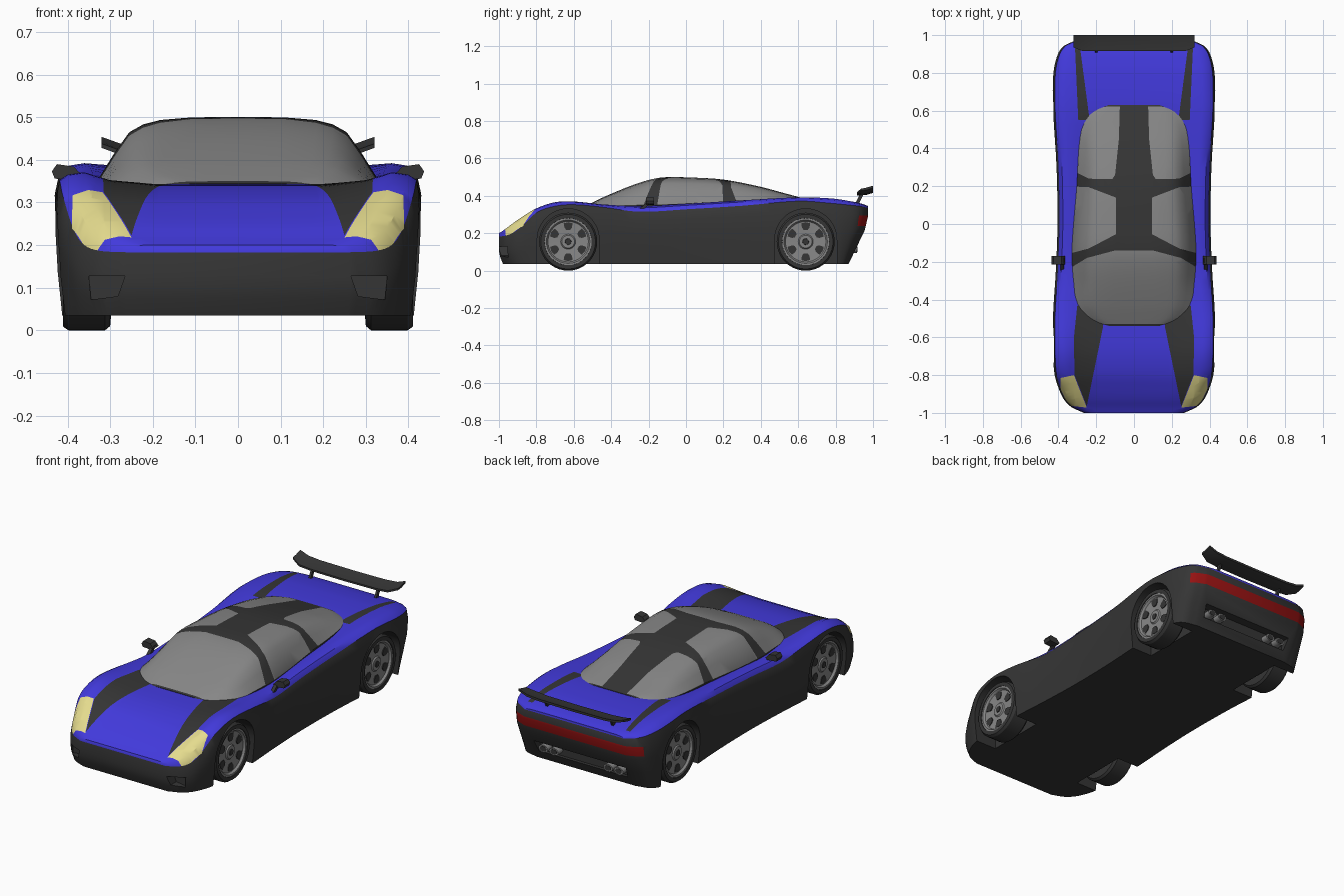
import bpy, bmesh, math
from mathutils import Vector

if "Cube" in bpy.data.objects:
    bpy.data.objects.remove(bpy.data.objects["Cube"])


def material(name, rgb):
    m = bpy.data.materials.new(name)
    m.diffuse_color = (*rgb, 1)
    m.use_nodes = True
    m.node_tree.nodes["Principled BSDF"].inputs["Base Color"].default_value = m.diffuse_color
    return m


DARK = material("charcoal", (0.036, 0.036, 0.036))
BLUE = material("blue paint", (0.055, 0.042, 0.72))
GREY = material("grey glass and rims", (0.24, 0.24, 0.24))
YELLOW = material("headlight yellow", (0.78, 0.71, 0.27))
RED = material("tail light red", (0.30, 0.006, 0.006))


def finish(name, bm, mats, angle=32):
    bmesh.ops.recalc_face_normals(bm, faces=bm.faces)
    me = bpy.data.meshes.new(name)
    bm.to_mesh(me)
    bm.free()
    ob = bpy.data.objects.new(name, me)
    bpy.context.collection.objects.link(ob)
    for m in mats:
        me.materials.append(m)
    smooth(ob, angle)
    return ob


def smooth(ob, angle):
    bpy.ops.object.select_all(action='DESELECT')
    ob.select_set(True)
    bpy.context.view_layer.objects.active = ob
    bpy.ops.object.shade_smooth_by_angle(angle=math.radians(angle))


def resample(keys, n):
    """Smooth curve through rows whose first value is the position."""
    def slope(i, c):
        a, b = keys[max(i - 1, 0)], keys[min(i + 1, len(keys) - 1)]
        return (b[c] - a[c]) / (b[0] - a[0])
    rows = []
    for i in range(len(keys) - 1):
        a, b = keys[i], keys[i + 1]
        h = b[0] - a[0]
        for s in range(n):
            t = s / n
            row = [a[0] + h * t]
            for c in range(1, len(a)):
                row.append((2*t**3 - 3*t*t + 1) * a[c] + (t**3 - 2*t*t + t) * h * slope(i, c)
                           + (3*t*t - 2*t**3) * b[c] + (t**3 - t*t) * h * slope(i + 1, c))
            rows.append(row)
    return rows + [list(keys[-1])]


def mirrored(half):
    return half + [(-x, y, z) for x, y, z in half[-2:0:-1]]


def loft(rings, mat=lambda k: 0):
    bm = bmesh.new()
    vs = [[bm.verts.new(p) for p in r] for r in rings]
    n = len(rings[0])
    for a, b in zip(vs, vs[1:]):
        for i in range(n):
            j = (i + 1) % n
            bm.faces.new((a[i], a[j], b[j], b[i])).material_index = mat(min(i, n - 1 - i))
    for r in (vs[0], vs[-1]):
        for i in range(n // 2):
            q = dict.fromkeys((r[i], r[i + 1], r[n - i - 1], r[(n - i) % n]))
            bm.faces.new(list(q)).material_index = mat(i)
    bmesh.ops.recalc_face_normals(bm, faces=bm.faces)
    return bm


def paint(bm, poly, index, ok, axes=(0, 1)):
    """Cut a convex outline, seen along one axis, into the faces and colour its inside."""
    u, v = axes
    pts = [Vector(p) for p in poly]
    mid = sum(pts, Vector((0, 0))) / len(pts)
    lo = [min(p[k] for p in pts) for k in (0, 1)]
    hi = [max(p[k] for p in pts) for k in (0, 1)]

    def near(f):
        return ok(f) and all(min(w.co[a] for w in f.verts) < hi[k] and
                             max(w.co[a] for w in f.verts) > lo[k] for k, a in enumerate(axes))
    planes = []
    for p, q in zip(pts, pts[1:] + pts[:1]):
        nrm = Vector((q.y - p.y, p.x - q.x))
        if nrm.dot(mid - p) > 0:
            nrm = -nrm
        planes.append((p, nrm))
        co, no = Vector((0, 0, 0)), Vector((0, 0, 0))
        co[u], co[v], no[u], no[v] = p.x, p.y, nrm.x, nrm.y
        fs = [f for f in bm.faces if near(f)]
        geom = set(fs) | {e for f in fs for e in f.edges} | {w for f in fs for w in f.verts}
        bmesh.ops.bisect_plane(bm, geom=list(geom), dist=1e-5, plane_co=co, plane_no=no)
        bm.normal_update()
    for f in bm.faces:
        c = f.calc_center_median()
        if ok(f) and all(n.dot(Vector((c[u], c[v])) - p) < 1e-5 for p, n in planes):
            f.material_index = index


def both(bm, poly, index, ok):
    for s in (1, -1):
        paint(bm, [(s * x, y) for x, y in poly], index, ok)


def prism(bm, pts, axis, a, b):
    def at(p, d):
        return (d, p[0], p[1]) if axis == 'x' else (p[0], d, p[1])
    A, B = ([bm.verts.new(at(p, d)) for p in pts] for d in (a, b))
    fs = [bm.faces.new(A), bm.faces.new(B[::-1])]
    for i in range(len(pts)):
        j = (i + 1) % len(pts)
        fs.append(bm.faces.new((A[j], A[i], B[i], B[j])))
    return fs


# Body shell: y, half width, edge z, shoulder z, centre z
BODY = [(-1.0, .265, .183, .2, .2), (-.97, .33, .186, .22, .218), (-.93, .37, .2, .25, .245),
        (-.88, .395, .235, .285, .272), (-.8, .42, .31, .333, .308), (-.7, .428, .345, .366, .332),
        (-.6, .43, .353, .37, .341), (-.45, .427, .34, .355, .343), (-.25, .414, .315, .345, .335),
        (0, .405, .328, .358, .335), (.3, .41, .347, .376, .345), (.6, .428, .372, .392, .382),
        (.78, .428, .36, .386, .382), (.88, .41, .35, .371, .371), (.94, .375, .343, .357, .358),
        (.972, .31, .335, .345, .346)]
rings = []
for y, w, ze, zs, zc in resample(BODY, 4):
    zm = ze - .05
    half = [(0, zc), (.45 * w, zc), (.7 * w, .6 * zc + .4 * zs), (.84 * w, zs),
            (.93 * w, .7 * zs + .3 * ze), (.975 * w, ze), (w, zm), (w, .035 + .72 * (zm - .035)),
            (.99 * w, .035 + .4 * (zm - .035)), (.965 * w, .035), (0, .035)]
    rear = min(max((y - .8) / .17, 0), 1)
    front = min(max((-.85 - y) / .15, 0), 1)
    rings.append(mirrored([(x, y - .48 * rear * max(0, .25 - z) + .4 * front * max(0, .09 - z), z)
                           for x, z in half]))
bm = loft(rings, lambda k: 1 if k < 5 else 0)


def top(f):
    return f.normal.z > .15 and f.calc_center_median().z > .17


# Hood stripes, rear deck stripes, headlights, tail light
both(bm, [(.16, -.5), (.3, -.43), (.318, -.6), (.315, -.8), (.25, -.965), (.165, -.55)], 0, top)
both(bm, [(.235, .55), (.295, .55), (.312, .93), (.285, .93)], 0, top)
both(bm, [(.318, -.8), (.388, -.815), (.39, -.87), (.355, -.945), (.335, -.963), (.25, -.972)], 2, top)
paint(bm, [(-.5, .24), (.5, .24), (.5, .295), (-.5, .295)], 3,
      lambda f: f.calc_center_median().y > .925 and f.normal.z > -.9, (0, 2))
body = finish("body", bm, [DARK, BLUE, YELLOW, RED])

# Wheel wells, front vents and rear recess are cut out of the body
AXLES = (-.63, .64)
bm = bmesh.new()
for s in (1, -1):
    for yc in AXLES:
        arc = [(yc + .166 * math.cos(math.pi * i / 24), .165 + .166 * math.sin(math.pi * i / 24))
               for i in range(25)]
        prism(bm, [(yc + .166, -.1)] + arc + [(yc - .166, -.1)], 'x', s * .28, s * .5)
    prism(bm, [(s * .265, .128), (s * .35, .128), (s * .345, .072), (s * .282, .08)], 'y', -1.1, -.94)
prism(bm, [(-.27, .085), (.27, .085), (.28, .15), (-.28, .15)], 'y', .875, 1.1)
cutter = finish("cutter", bm, [DARK])
cutter.hide_render = True
mod = body.modifiers.new("cut", 'BOOLEAN')
mod.operation, mod.solver, mod.object = 'DIFFERENCE', 'EXACT', cutter
bpy.context.view_layer.objects.active = body
bpy.ops.object.modifier_apply(modifier=mod.name)
bpy.data.objects.remove(cutter)
smooth(body, 32)

# Cabin: y, half width, base z, roof z
CABIN = [(-.54, .17, .335, .345), (-.5, .245, .337, .365), (-.43, .3, .34, .398),
         (-.3, .32, .343, .452), (-.2, .328, .345, .485), (-.12, .328, .347, .499),
         (0, .32, .35, .499), (.2, .303, .36, .487), (.4, .292, .37, .448), (.52, .272, .375, .416),
         (.59, .235, .376, .397), (.63, .17, .376, .386)]
SECTION = [(0, 1), (.33, .995), (.56, .955), (.68, .89), (.78, .77), (.88, .47), (1, .05)]
rings = []
for y, w, zb, zt in resample(CABIN, 4):
    half = [(fx * w, y, zb + fz * (zt - zb)) for fx, fz in SECTION]
    rings.append(mirrored(half + [(w, y, zb - .03), (0, y, zb - .03)]))
bm = loft(rings)


def upper(f):
    return f.normal.z > .02


# Windscreen, side windows, rear windows
wind = [(.1, -.14), (.25, -.18), (.34, -.235), (.32, -.42), (.21, -.522), (.16, -.53)]
paint(bm, wind + [(-x, y) for x, y in wind[::-1]], 1, upper)
both(bm, [(.125, .19), (.095, .15), (.095, -.07), (.125, -.1), (.24, -.13), (.345, -.185),
          (.345, .235), (.24, .195)], 1, upper)
both(bm, [(.115, .237), (.24, .24), (.34, .29), (.3, .45), (.26, .57), (.19, .62),
          (.075, .622), (.08, .45), (.1, .26)], 1, upper)
finish("cabin", bm, [DARK, GREY])


# Wheels: lathed tyre and rim with dark openings
def lathe(bm, prof, s, yc, zc, mat, n=40):
    vs = [[bm.verts.new((s * x, yc + r * math.cos(2 * math.pi * i / n),
                         zc + r * math.sin(2 * math.pi * i / n))) for i in range(n)] for x, r in prof]
    for a, b in zip(vs, vs[1:]):
        for i in range(n):
            j = (i + 1) % n
            bm.faces.new((a[i], a[j], b[j], b[i])).material_index = mat
    for r in (vs[0], vs[-1]):
        bm.faces.new(r).material_index = mat


TYRE = [(.298, .12), (.3, .145), (.312, .155), (.398, .155), (.411, .146), (.411, .126), (.37, .122)]
RIM = [(.37, .126), (.407, .126), (.407, .116), (.396, .108), (.392, .04), (.398, .034)]
for s, side in ((1, "right"), (-1, "left")):
    for yc, end in zip(AXLES, ("front", "rear")):
        bm = bmesh.new()
        lathe(bm, TYRE, s, yc, .155, 0)
        lathe(bm, RIM, s, yc, .155, 1)
        lathe(bm, [(.394, .018), (.402, .016)], s, yc, .155, 0, 16)
        for i in range(6):
            a = 2 * math.pi * i / 6 + math.pi / 2
            hole = [(.062, -.01), (.075, -.02), (.098, -.024), (.104, 0),
                    (.098, .024), (.075, .02), (.062, .01)]
            prism(bm, [(yc + r * math.cos(a) - t * math.sin(a), .155 + r * math.sin(a) + t * math.cos(a))
                       for r, t in hole], 'x', s * .39, s * .398)
        finish(f"{end}_{side}_wheel", bm, [DARK, GREY])

# Rear wing with upturned tips, on two struts
bm = loft([[(x, yf, z), (x, .965, z + .003), (x, 1.0, z + .014), (x, 1.0, z + .026),
            (x, .96, z + .015), (x, yf, z + .01)]
           for x, yf, z in ((-.32, .935, .428), (-.27, .915, .41), (-.2, .915, .404), (0, .915, .402),
                            (.2, .915, .404), (.27, .915, .41), (.32, .935, .428))])
finish("rear_wing", bm, [DARK])
bm = bmesh.new()
for x in (-.2, .2):
    prism(bm, [(.9, .35), (.92, .35), (.95, .41), (.93, .41)], 'x', x - .006, x + .006)
finish("wing_struts", bm, [DARK])

# Door mirrors
for s, side in ((1, "right"), (-1, "left")):
    bm = bmesh.new()
    prism(bm, [(s * x, z) for x, z in ((.365, .362), (.385, .384), (.425, .39), (.437, .373),
                                       (.43, .356), (.375, .352))], 'y', -.215, -.17)
    prism(bm, [(-.25, .33), (-.225, .33), (-.18, .37), (-.205, .37)], 'x', s * .37, s * .388)
    finish(f"{side}_mirror", bm, [DARK])

# Twin exhaust tips on each side
bm = bmesh.new()
for x in (-.23, -.165, .165, .23):
    ring = [(x + .028 * math.cos(math.pi * i / 8), .115 + .02 * math.sin(math.pi * i / 8))
            for i in range(16)]
    prism(bm, ring, 'y', .86, .915)
    inner = [(x + .7 * (px - x), .115 + .7 * (pz - .115)) for px, pz in ring]
    for f in prism(bm, inner, 'y', .91, .917):
        f.material_index = 1
finish("exhaust_tips", bm, [GREY, DARK])
